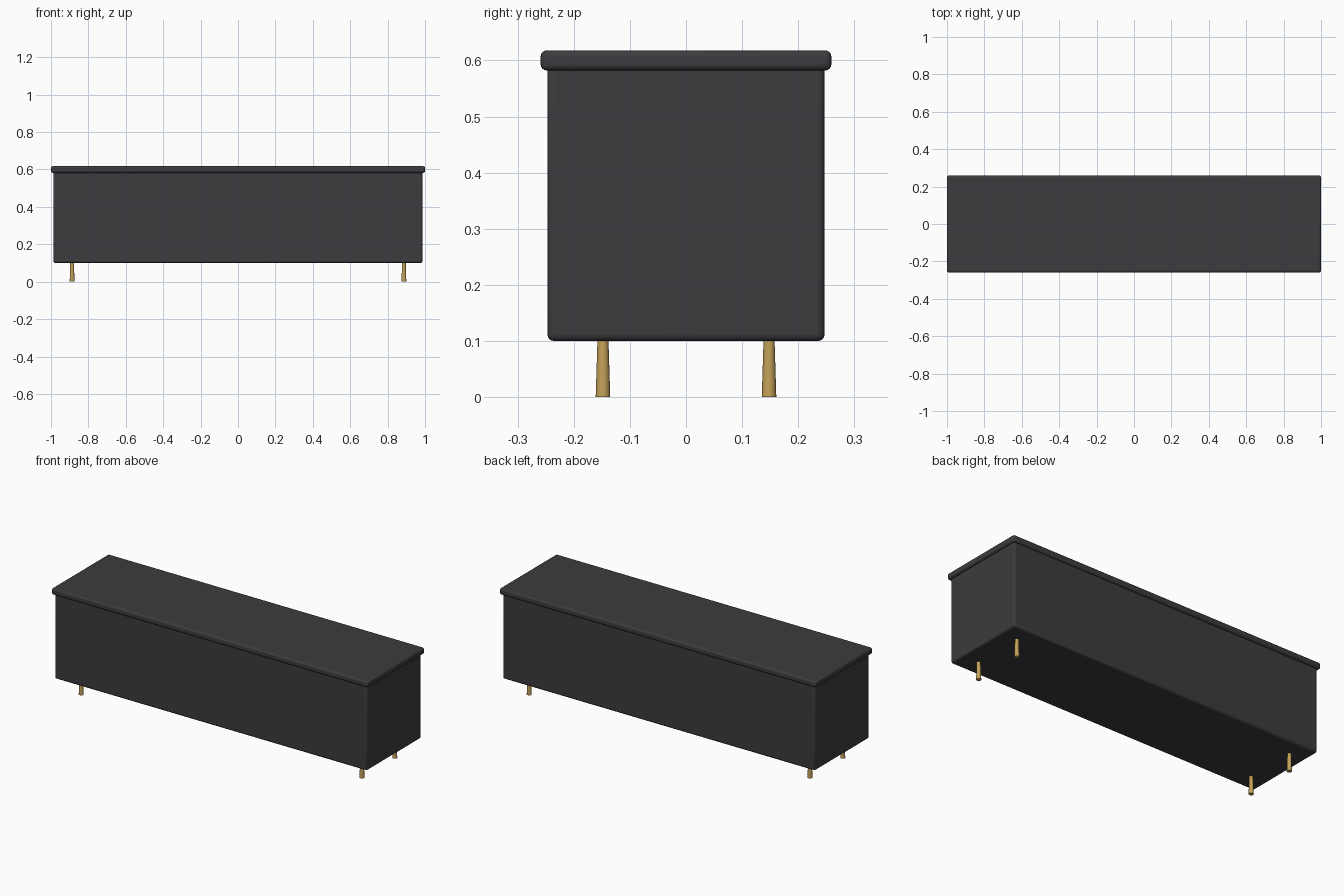
import bpy

if "Cube" in bpy.data.objects:
    bpy.data.objects.remove(bpy.data.objects["Cube"])

def material(name, color):
    m = bpy.data.materials.new(name)
    m.diffuse_color = color
    m.use_nodes = True
    m.node_tree.nodes["Principled BSDF"].inputs["Base Color"].default_value = m.diffuse_color
    return m

charcoal = material("charcoal", (0.045, 0.045, 0.05, 1))
brass = material("brass", (0.55, 0.36, 0.1, 1))

def rounded_box(name, sx, sy, z0, z1, radius):
    bpy.ops.mesh.primitive_cube_add(size=1, location=(0, 0, (z0 + z1) / 2))
    o = bpy.context.object
    o.name = name
    o.scale = (sx, sy, z1 - z0)
    bpy.ops.object.transform_apply(location=False, rotation=False, scale=True)
    bev = o.modifiers.new("rounded_edges", 'BEVEL')
    bev.width = radius
    bev.segments = 4
    o.data.materials.append(charcoal)
    bpy.ops.object.shade_smooth_by_angle()
    return o

# Cabinet body, its rounded top edge tucked inside the lid
rounded_box("cabinet_body", 1.974, 0.494, 0.10, 0.595, 0.012)

# Overhanging lid
rounded_box("cabinet_lid", 2.0, 0.518, 0.582, 0.618, 0.011)

# Four tapered brass legs, wider at the floor
for side, x in (("left", -0.887), ("right", 0.887)):
    for end, y in (("front", -0.148), ("back", 0.148)):
        bpy.ops.mesh.primitive_cone_add(vertices=24, radius1=0.013, radius2=0.0098,
                                        depth=0.102, location=(x, y, 0.051))
        leg = bpy.context.object
        leg.name = f"{end}_{side}_leg"
        leg.data.materials.append(brass)
        bpy.ops.object.shade_smooth_by_angle()
